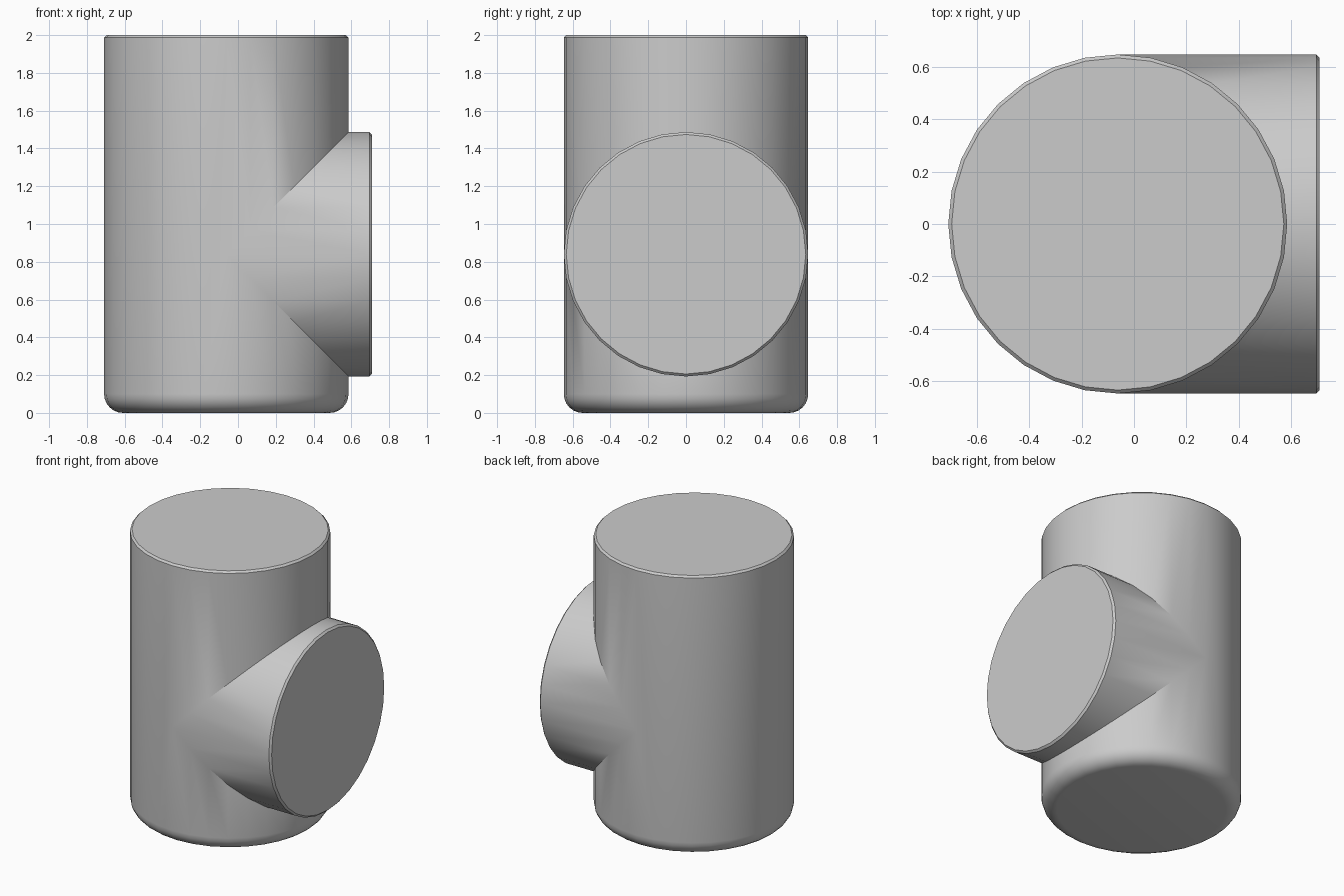
import bpy
import math
from mathutils import Matrix, Vector

cube = bpy.data.objects.get("Cube")
if cube:
    bpy.data.objects.remove(cube, do_unlink=True)

RADIUS = 0.647
AXIS_X = -0.062
BRANCH_Z = 0.84
CHAMFER = 0.013
FILLET = 0.1
SIDES = 32

grey = bpy.data.materials.new("plain grey")
grey.use_nodes = True
colour = (0.6, 0.6, 0.6, 1)
grey.diffuse_color = colour
grey.node_tree.nodes["Principled BSDF"].inputs["Base Color"].default_value = colour


def lathe(name, profile, matrix):
    """Solid of revolution about local z, closed by flat end caps."""
    verts, faces = [], []
    for r, z in profile:
        for i in range(SIDES):
            a = 2 * math.pi * i / SIDES
            verts.append(matrix @ Vector((r * math.cos(a), r * math.sin(a), z)))
    for k in range(len(profile) - 1):
        for i in range(SIDES):
            j = (i + 1) % SIDES
            low, high = k * SIDES, (k + 1) * SIDES
            faces.append((low + i, low + j, high + j, high + i))
    faces.append(tuple(reversed(range(SIDES))))
    faces.append(tuple(range(len(verts) - SIDES, len(verts))))
    mesh = bpy.data.meshes.new(name)
    mesh.from_pydata(verts, [], faces)
    mesh.materials.append(grey)
    obj = bpy.data.objects.new(name, mesh)
    bpy.context.collection.objects.link(obj)
    return obj


# Upright body: rounded bottom edge, fine chamfer at the top
steps = 6
bottom = []
for s in range(steps + 1):
    a = math.pi / 2 * s / steps
    bottom.append((RADIUS - FILLET + FILLET * math.sin(a), FILLET - FILLET * math.cos(a)))
body = lathe("pipe_body",
             bottom + [(RADIUS, 2 - CHAMFER), (RADIUS - CHAMFER, 2)],
             Matrix.Translation((AXIS_X, 0, 0)))

# Side branch of the same diameter, pointing along +x
length = 0.709 - AXIS_X
branch = lathe("branch_cutter",
               [(RADIUS, 0), (RADIUS, length - CHAMFER), (RADIUS - CHAMFER, length)],
               Matrix.Translation((AXIS_X, 0, BRANCH_Z)) @ Matrix.Rotation(math.pi / 2, 4, "Y"))

# Merge both into one tee
bpy.context.view_layer.objects.active = body
union = body.modifiers.new("branch union", "BOOLEAN")
union.operation = "UNION"
union.solver = "EXACT"
union.object = branch
bpy.ops.object.modifier_apply(modifier=union.name)
bpy.data.objects.remove(branch, do_unlink=True)

bpy.ops.object.select_all(action="DESELECT")
body.select_set(True)
bpy.ops.object.shade_smooth_by_angle(angle=math.radians(30))
